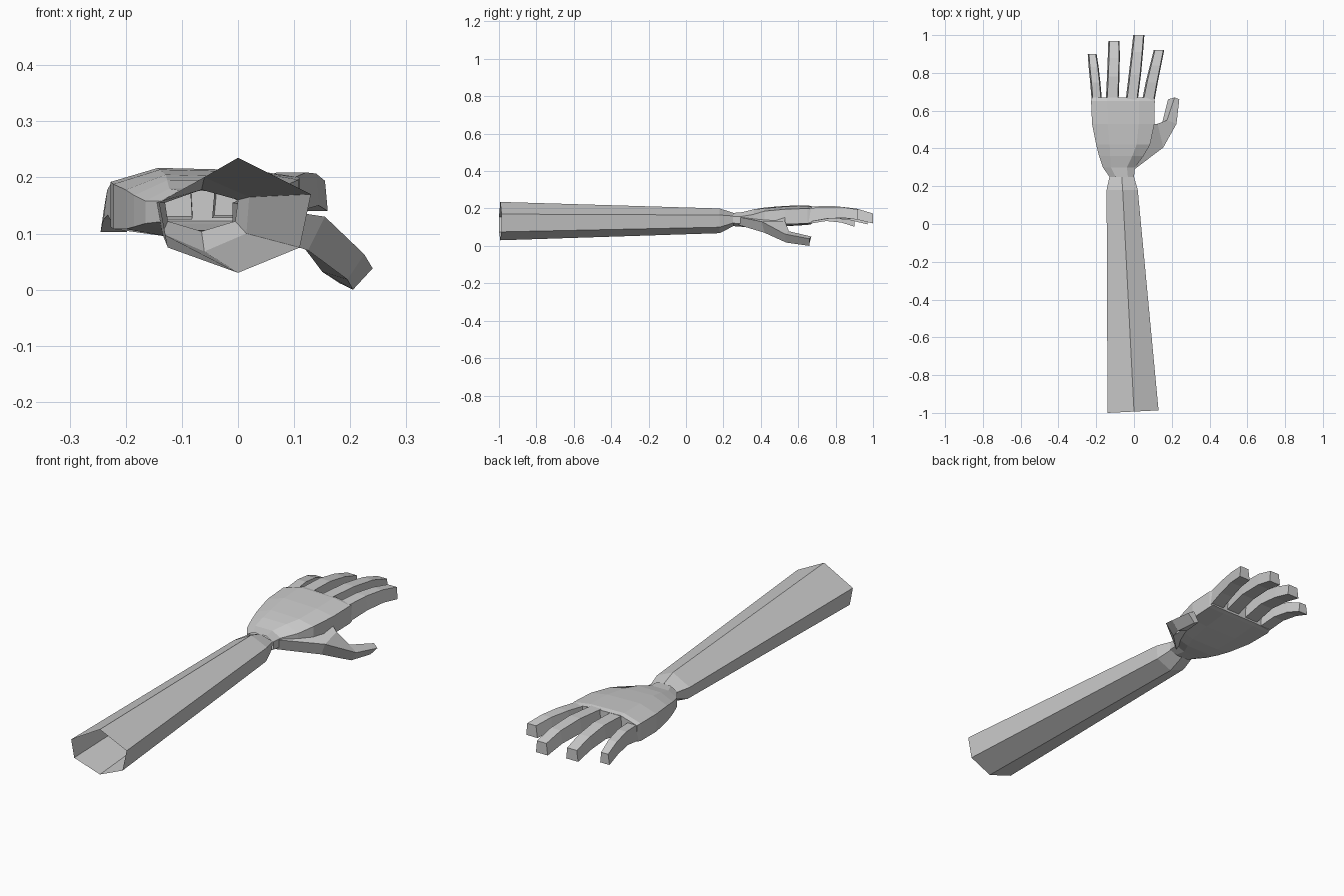
import bpy, bmesh


def loft(name, rings, cap_start=False, cap_end=False):
    """Bridge equal-sized rings of points into a flat-shaded tube."""
    bm = bmesh.new()
    loops = [[bm.verts.new(p) for p in ring] for ring in rings]
    n = len(loops[0])
    for a, b in zip(loops, loops[1:]):
        for i in range(n):
            j = (i + 1) % n
            bm.faces.new((a[i], a[j], b[j], b[i]))
    if cap_start:
        bm.faces.new(loops[0])
    if cap_end:
        bm.faces.new(loops[-1])
    bmesh.ops.recalc_face_normals(bm, faces=bm.faces)
    mesh = bpy.data.meshes.new(name)
    bm.to_mesh(mesh)
    bm.free()
    obj = bpy.data.objects.new(name, mesh)
    bpy.context.collection.objects.link(obj)
    return obj


# Forearm: open six-sided sleeve narrowing into the wrist
def arm_ring(y, pts, skew=0.0):
    return [(x, y + skew * (x + 0.14), z) for x, z in pts]


loft("forearm", [
    arm_ring(-1.0, [(0, .235), (.13, .17), (.11, .075), (0, .03), (-.125, .075), (-.14, .155)], 0.05),
    arm_ring(0.18, [(-.06, .2), (.02, .165), (.015, .1), (-.06, .068), (-.135, .1), (-.145, .155)]),
    arm_ring(0.25, [(-.065, .178), (0, .16), (-.005, .122), (-.065, .104), (-.125, .122), (-.13, .155)]),
])


# Palm: eight-sided sections from wrist to knuckles
def palm_ring(y, x0, x1, low, side_low, side_high, top, inset=0.25):
    d = (x1 - x0) * inset
    tilt = 0.008 if y > 0.4 else 0
    return [(x0, y, side_low), (x0, y, side_high), (x0 + d, y, top), (x1 - d, y, top - tilt / 2),
            (x1, y, side_high + tilt), (x1, y, side_low + tilt), (x1 - d, y, low), (x0 + d, y, low)]


loft("palm", [
    palm_ring(0.25, -.13, 0, .106, .122, .158, .176),
    palm_ring(0.30, -.165, .005, .102, .118, .158, .18),
    palm_ring(0.36, -.185, .05, .095, .112, .168, .195),
    palm_ring(0.42, -.2, .085, .095, .108, .178, .205),
    palm_ring(0.53, -.222, .108, .105, .108, .188, .214),
    palm_ring(0.65, -.227, .11, .118, .112, .192, .217),
    palm_ring(0.67, -.222, .106, .122, .116, .188, .212),
], cap_end=True)

# Thumb: drops outward and down from the side of the palm
loft("thumb", [
    [(-.01, .28, .155), (.08, .53, .19), (.08, .53, .125), (-.01, .28, .112)],
    [(.155, .405, .13), (.125, .53, .13), (.11, .525, .085), (.125, .42, .07)],
    [(.225, .53, .063), (.175, .55, .078), (.15, .54, .032), (.195, .535, .018)],
    [(.24, .66, .038), (.215, .67, .05), (.18, .66, .012), (.205, .66, 0)],
], cap_end=True)

# Fingers: four-sided curled tubes; stations are (y, x0, x1, bottom, top)
FINGERS = {
    "little_finger": [(.64, -.223, -.168, .115, .188), (.75, -.232, -.178, .133, .192),
                      (.83, -.24, -.187, .125, .178), (.9, -.245, -.198, .103, .15)],
    "ring_finger": [(.64, -.15, -.082, .125, .21), (.78, -.143, -.077, .148, .21),
                    (.88, -.139, -.075, .137, .193), (.97, -.136, -.076, .115, .165)],
    "middle_finger": [(.64, -.046, .018, .128, .211), (.79, -.028, .037, .15, .213),
                      (.91, -.014, .048, .142, .2), (1.0, -.004, .055, .12, .173)],
    "index_finger": [(.64, .04, .106, .125, .2), (.75, .062, .126, .145, .209),
                     (.84, .084, .144, .15, .207), (.92, .104, .16, .14, .194)],
}
for name, stations in FINGERS.items():
    loft(name, [[(x0, y, lo), (x0 + .007, y, hi), (x1 - .005, y, hi), (x1, y, lo)]
                for y, x0, x1, lo, hi in stations], cap_end=True)
